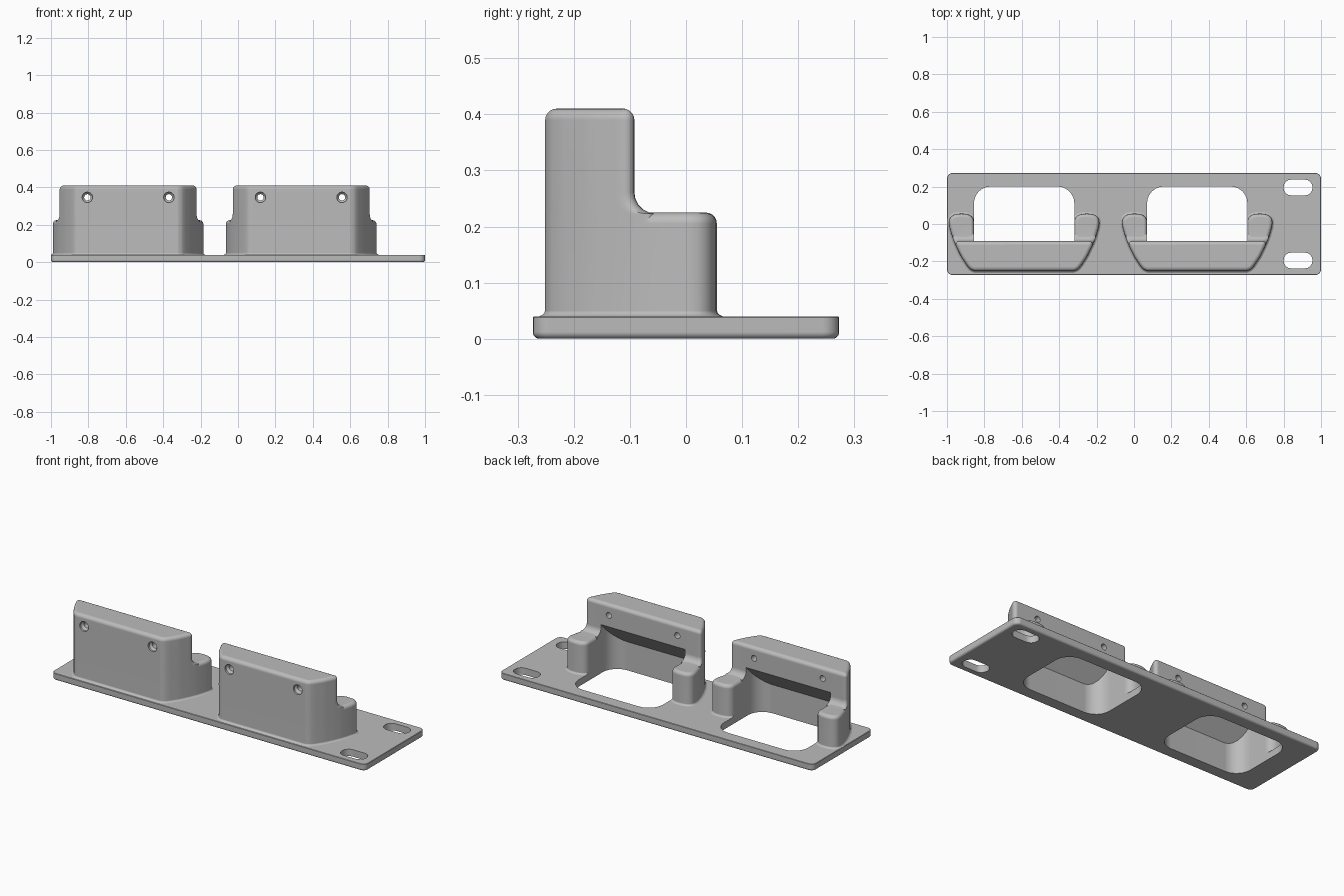
import bpy, bmesh, math
from mathutils import Vector

if "Cube" in bpy.data.objects:
    bpy.data.objects.remove(bpy.data.objects["Cube"])

grey = bpy.data.materials.new("plain grey")
grey.use_nodes = True
grey.diffuse_color = (0.5, 0.5, 0.5, 1)
grey.node_tree.nodes["Principled BSDF"].inputs["Base Color"].default_value = (0.5, 0.5, 0.5, 1)


def loft(name, rings):
    """Closed solid through rings of equal point count."""
    bm = bmesh.new()
    loops = [[bm.verts.new(p) for p in ring] for ring in rings]
    n = len(loops[0])
    for a, b in zip(loops, loops[1:]):
        for i in range(n):
            j = (i + 1) % n
            bm.faces.new((a[i], a[j], b[j], b[i]))
    bm.faces.new(loops[0][::-1])
    bm.faces.new(loops[-1])
    bmesh.ops.recalc_face_normals(bm, faces=bm.faces)
    mesh = bpy.data.meshes.new(name)
    bm.to_mesh(mesh)
    bm.free()
    mesh.materials.append(grey)
    ob = bpy.data.objects.new(name, mesh)
    bpy.context.collection.objects.link(ob)
    return ob


def inset(pts, d):
    """Move a counter-clockwise outline inward by d."""
    out = []
    for i, p in enumerate(pts):
        e1 = (p - pts[i - 1]).normalized()
        e2 = (pts[(i + 1) % len(pts)] - p).normalized()
        n1, n2 = Vector((-e1.y, e1.x)), Vector((-e2.y, e2.x))
        m = (n1 + n2).normalized()
        out.append(p + m * d / max(m.dot(n1), 0.5))
    return out


def at(pts, z):
    return [(p.x, p.y, z) for p in pts]


def mirrored(half):
    return half + [Vector((-p.x, p.y)) for p in reversed(half)]


def rounded_rect(cx, cy, hx, hy, r, seg):
    pts = []
    for q, (sx, sy) in enumerate(((1, 1), (-1, 1), (-1, -1), (1, -1))):
        for k in range(seg + 1):
            a = (q + k / seg) * math.pi / 2
            pts.append(Vector((cx + sx * (hx - r) + r * math.cos(a),
                               cy + sy * (hy - r) + r * math.sin(a))))
    return pts


def boolean(ob, others, operation):
    """Combine ob with helper solids, then drop the helpers."""
    for other in others:
        other.hide_render = True
        mod = ob.modifiers.new("combine", "BOOLEAN")
        mod.operation, mod.object, mod.solver = operation, other, "EXACT"
    bpy.context.view_layer.update()
    graph = bpy.context.evaluated_depsgraph_get()
    mesh = bpy.data.meshes.new_from_object(ob.evaluated_get(graph))
    ob.modifiers.clear()
    ob.data = mesh
    for other in others:
        bpy.data.objects.remove(other)


def finish(ob):
    bpy.ops.object.select_all(action="DESELECT")
    bpy.context.view_layer.objects.active = ob
    ob.select_set(True)
    bpy.ops.object.shade_smooth_by_angle(angle=math.radians(32))
    ob.modifiers.new("even shading", "WEIGHTED_NORMAL").keep_sharp = True


# Half-width of the holder against depth
SIDE = [(-0.25, 0.265), (-0.243, 0.285), (-0.225, 0.302), (-0.175, 0.335),
        (-0.12, 0.362), (-0.065, 0.385), (-0.02, 0.398), (0.005, 0.402)]
QUARTER = [k * math.pi / 10 for k in range(6)]
FLARE = [(0.02, -0.01), (0.04, -0.01), (0.042, -0.006), (0.045, -0.002), (0.05, 0)]


def width(y):
    for (y0, w0), (y1, w1) in zip(SIDE, SIDE[1:]):
        if y <= y1:
            return w0 + (w1 - w0) * (y - y0) / (y1 - y0)
    return SIDE[-1][1]


def wall_outline(back, r=0.025, n=20):
    half = []
    for k in range(n + 1):
        y = -0.25 + (back + 0.25) * (1 - math.cos(math.pi * k / n)) / 2
        t = min(max((y - back + r) / r, 0), 1)
        half.append(Vector((width(y) - r * (1 - math.sqrt(1 - t * t)), y)))
    return mirrored(half)


def cradle_outline():
    half = [Vector((w, y)) for y, w in SIDE]
    for k in range(1, 13):  # rounded arm end
        a = math.pi * k / 12
        c, s = math.cos(a), math.sin(a)
        half.append(Vector((0.335 + 0.067 * math.copysign(abs(c) ** 0.8, c),
                            0.005 + 0.05 * max(s, 0) ** 0.8)))
    for k in range(7):  # inner front corner
        a = math.pi / 2 * k / 6
        half.append(Vector((0.168 + 0.1 * math.cos(a), -0.1 - 0.1 * math.sin(a))))
    return mirrored(half)


def cavity(cx):
    """Opening through the plate with a sloped ceiling."""
    pts = rounded_rect(0, 0, 0.2685, 0.2005, 0.09, 6)
    top = [(p.x + cx, p.y, 0.165 + 1.07 * (p.y + 0.2)) for p in pts]
    return loft("cavity_cutter", [[(p.x + cx, p.y, -0.1) for p in pts], top])


def screw_hole(x):
    """Countersunk hole through the wall."""
    rings = []
    for y, r in ((-0.27, 0.028), (-0.24, 0.028), (-0.228, 0.017), (-0.05, 0.017)):
        rings.append([(x + r * math.cos(k * math.pi / 10), y,
                       0.347 + r * math.sin(k * math.pi / 10)) for k in range(20)])
    return loft("screw_cutter", rings)


def holder(name, cx):
    # Low cradle with two arms
    base = cradle_outline()
    levels = FLARE + [(0.205 + 0.02 * math.sin(a), 0.02 * (1 - math.cos(a))) for a in QUARTER]
    ob = loft(name, [at(inset(base, d), z) for z, d in levels])
    # Tall front wall, blending down onto the arms
    rings = [at(inset(wall_outline(-0.055), d - 0.001), z) for z, d in FLARE]
    for a in QUARTER:
        back = -0.055 - 0.038 * math.sin(a)
        rings.append(at(inset(wall_outline(back), -0.001), 0.261 - 0.038 * math.cos(a)))
    for a in QUARTER:
        d = 0.02 * (1 - math.cos(a)) - 0.001
        rings.append(at(inset(wall_outline(-0.093), d), 0.39 + 0.02 * math.sin(a)))
    boolean(ob, [loft("wall", rings)], "UNION")
    boolean(ob, [cavity(0), screw_hole(-0.218), screw_hole(0.218)], "DIFFERENCE")
    ob.location.x = cx
    finish(ob)


# Base plate with openings and mounting slots
CENTRES = {"left_holder": 0.338, "right_holder": -0.5875}
edge = rounded_rect(0, 0, 1, 0.273, 0.03, 5)
levels = [(0.012 * (1 - math.sin(a)), 0.012 * (1 - math.cos(a))) for a in reversed(QUARTER)]
levels += [(0.038, 0), (0.04, 0.002)]
plate = loft("base_plate", [at(inset(edge, d), z) for z, d in levels])
cutters = [cavity(cx) for cx in CENTRES.values()]
for y in (-0.195, 0.195):
    slot = rounded_rect(0.877, y, 0.077, 0.042, 0.04, 4)
    cutters.append(loft("slot_cutter", [at(slot, -0.1), at(slot, 0.1)]))
boolean(plate, cutters, "DIFFERENCE")
finish(plate)

for name, cx in CENTRES.items():
    holder(name, cx)
